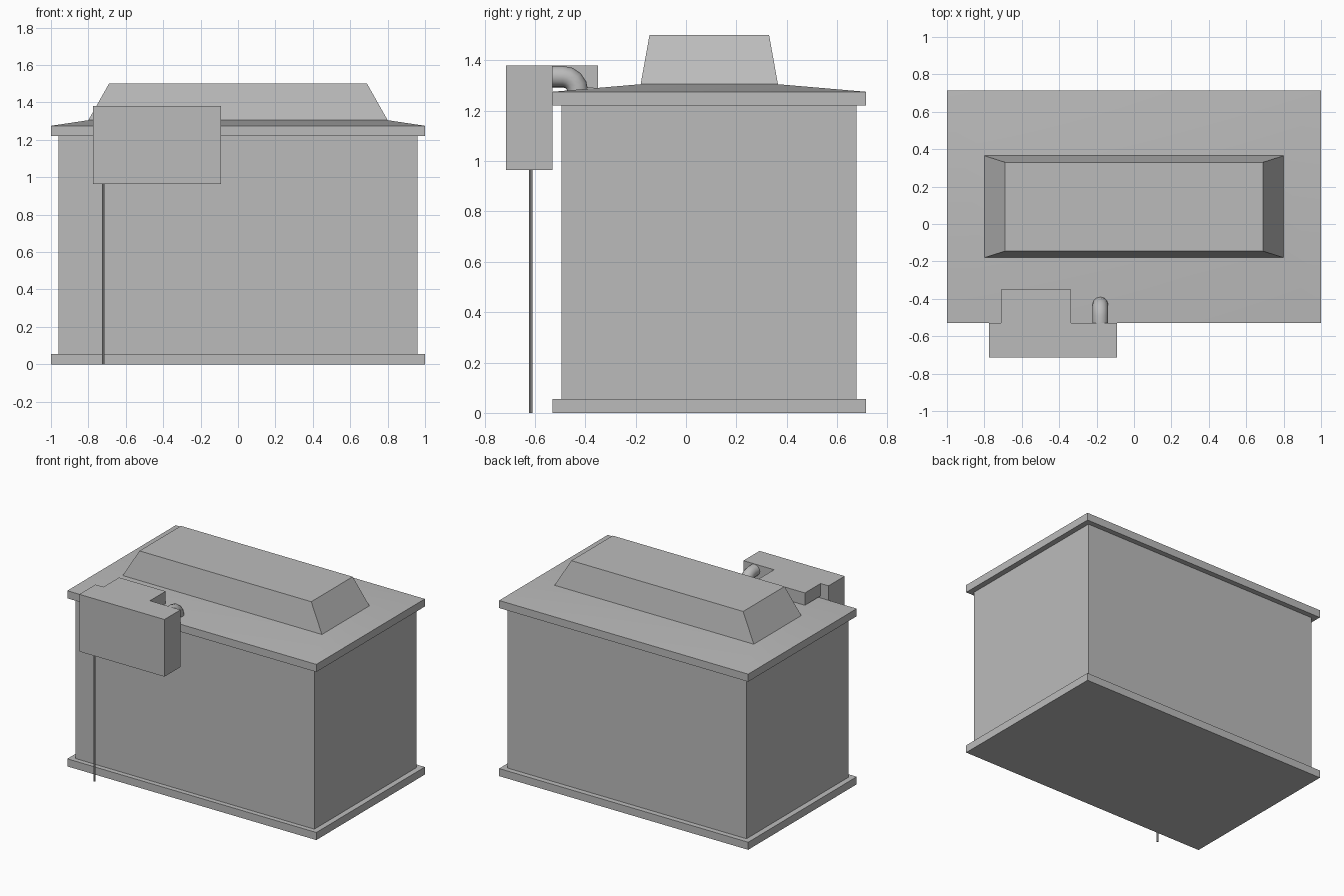
import bpy, bmesh, math
from mathutils import Vector

cube = bpy.data.objects.get("Cube")
if cube:
    bpy.data.objects.remove(cube, do_unlink=True)

grey = bpy.data.materials.new("plain_grey")
grey.use_nodes = True
colour = (0.5, 0.5, 0.5, 1)
grey.diffuse_color = colour
grey.node_tree.nodes["Principled BSDF"].inputs["Base Color"].default_value = colour


def finish(name, bm):
    """Turn a bmesh into a named, shaded object."""
    bmesh.ops.recalc_face_normals(bm, faces=bm.faces)
    mesh = bpy.data.meshes.new(name)
    bm.to_mesh(mesh)
    bm.free()
    mesh.materials.append(grey)
    obj = bpy.data.objects.new(name, mesh)
    bpy.context.collection.objects.link(obj)
    bpy.ops.object.select_all(action='DESELECT')
    obj.select_set(True)
    bpy.context.view_layer.objects.active = obj
    bpy.ops.object.shade_smooth_by_angle(angle=math.radians(35))
    return obj


def loft(name, rings):
    """Skin a list of closed point rings and cap both ends."""
    bm = bmesh.new()
    rows = [[bm.verts.new(p) for p in ring] for ring in rings]
    for a, b in zip(rows, rows[1:]):
        for i in range(len(a)):
            j = (i + 1) % len(a)
            bm.faces.new((a[i], a[j], b[j], b[i]))
    bm.faces.new(rows[0])
    bm.faces.new(rows[-1])
    return finish(name, bm)


def rect(half_x, y0, y1, z, cx=0):
    return [(cx - half_x, y0, z), (cx + half_x, y0, z),
            (cx + half_x, y1, z), (cx - half_x, y1, z)]


# Tank: plinth, body, shallow hipped lid and raised hatch
loft("base_plinth", [rect(1, -0.53, 0.715, z) for z in (0, 0.055)])
loft("tank_body", [rect(0.96, -0.495, 0.677, z) for z in (0.055, 1.22)])
loft("lid", [rect(1, -0.53, 0.715, 1.22), rect(1, -0.53, 0.715, 1.275),
             rect(0.8, -0.18, 0.365, 1.305)])
loft("raised_hatch", [rect(0.8, -0.18, 0.365, 1.305),
                      rect(0.69, -0.145, 0.33, 1.5)])

# Front control box: T-shaped in plan, with the rear duct resting on the lid
loft("control_box", [rect(0.342, -0.715, -0.53, z, -0.432) for z in (0.965, 1.38)])
loft("rear_duct", [rect(0.187, -0.53, -0.35, z, -0.523) for z in (1.29, 1.38)])

# Elbow pipe from the box down into the lid
radius, bend = 0.042, 0.06
centre = Vector((-0.18, -0.49, 1.336 - bend))
stations = [(Vector((-0.18, -0.53, 1.336)), 0)]
for k in range(5):
    a = k * math.pi / 8
    stations.append((centre + bend * Vector((0, math.sin(a), math.cos(a))), a))
pipe = []
for p, a in stations:
    out = Vector((0, math.sin(a), math.cos(a)))
    pipe.append([p + radius * (math.cos(t) * Vector((1, 0, 0)) + math.sin(t) * out)
                 for t in (i * math.tau / 12 for i in range(12))])
loft("elbow_pipe", pipe)

# Thin rod from the box to the ground
loft("ground_rod", [[(-0.72 + 0.007 * math.cos(t), -0.617 + 0.007 * math.sin(t), z)
                     for t in (i * math.tau / 8 for i in range(8))]
                    for z in (0, 0.965)])
